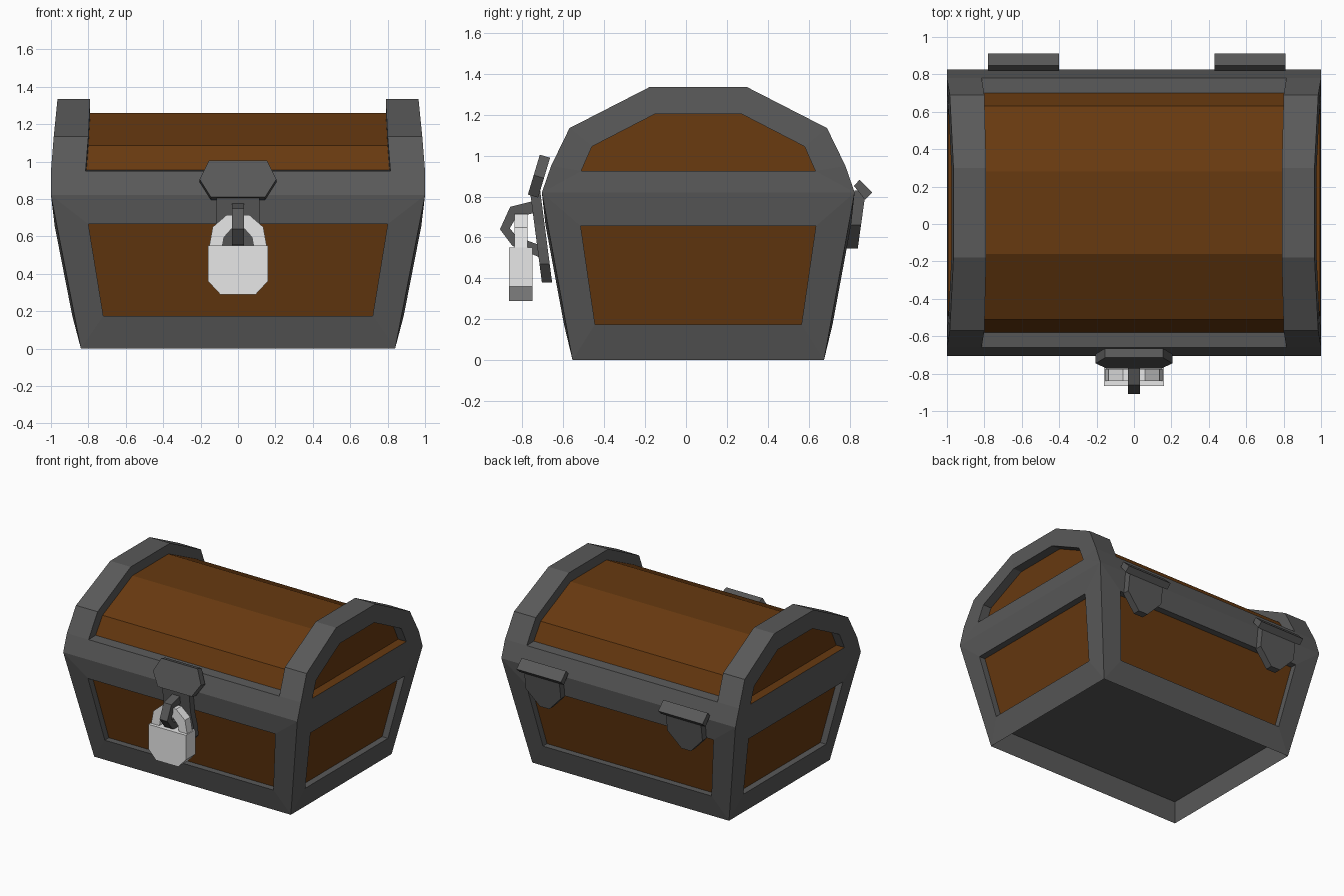
import bpy, bmesh
from mathutils import Vector

cube = bpy.data.objects.get("Cube")
if cube:
    bpy.data.objects.remove(cube, do_unlink=True)


def material(name, colour):
    m = bpy.data.materials.new(name)
    m.use_nodes = True
    m.diffuse_color = (*colour, 1)
    m.node_tree.nodes["Principled BSDF"].inputs["Base Color"].default_value = (*colour, 1)
    return m


IRON = material("dark_iron", (0.1, 0.1, 0.1))
WOOD = material("brown_wood", (0.135, 0.041, 0.005))
STEEL = material("pale_steel", (0.8, 0.8, 0.8))


def finish(bm, name, mats, location=(0, 0, 0)):
    bmesh.ops.recalc_face_normals(bm, faces=bm.faces[:])
    mesh = bpy.data.meshes.new(name)
    bm.to_mesh(mesh)
    bm.free()
    for m in mats:
        mesh.materials.append(m)
    obj = bpy.data.objects.new(name, mesh)
    obj.location = location
    bpy.context.collection.objects.link(obj)
    return obj


# Chest body: one closed shell of iron frame and recessed wood
chest = bmesh.new()
shared = {}


def vert(p):
    key = tuple(round(c, 4) for c in p)
    if key not in shared:
        shared[key] = chest.verts.new(key)
    return shared[key]


def face(points, wood=False):
    verts = list(dict.fromkeys(vert(p) for p in points))
    if len(verts) > 2:
        chest.faces.new(verts).material_index = int(wood)


def panel(outer, inner, inward, wood_ledge=False):
    """Frame between two loops, with a wooden panel set back inside it."""
    back = [p + Vector(inward) for p in inner]
    n = len(outer)
    for i in range(n):
        j = (i + 1) % n
        face([outer[i], outer[j], inner[j], inner[i]])
        face([inner[i], inner[j], back[j], back[i]], wood_ledge and j == 0)
    face(back, True)


def loop(half, sx, sy, axis):
    """Half an outline plus its reflection across the given axis."""
    pts = [Vector((x * sx, y * sy, z)) for x, y, z in half]
    other = [p.copy() for p in reversed(pts)]
    for p in other:
        p[axis] *= -1
    return pts + other


base, belt = (0.84, 0.615, 0), (1.0, 0.765, 0.82)
arch = [(1.0, 0.72, 0.95), (0.985, 0.63, 1.135), (0.965, 0.24, 1.335)]
arch_in = [(0.815, 0.72, 0.95), (0.80, 0.63, 1.135), (0.79, 0.24, 1.335)]
barrel = [(0.81, 0.64, 0.955), (0.80, 0.57, 1.085), (0.79, 0.22, 1.26)]
side_hole = [(0.886, 0.505, 0.175), (0.98, 0.575, 0.655)]
front_hole = [(0.72, 0.657, 0.175), (0.80, 0.748, 0.665)]
end_hole = [(0.995, 0.573, 0.925)] * 2 + [(0.99, 0.52, 1.045), (0.975, 0.21, 1.205)]
floor = (0.83, 0.605, 0.165)

for s in (-1, 1):
    # Ends
    panel(loop([base, belt], s, 1, 1), loop(side_hole, s, 1, 1), (-0.05 * s, 0, 0))
    panel(loop([belt] + arch, s, 1, 1), loop(end_hole, s, 1, 1), (-0.07 * s, 0, 0), True)
    # Front and back
    panel(loop([base, belt], 1, s, 0), loop(front_hole, 1, s, 0), (0, -0.05 * s, 0))
    face(loop([belt, arch[0], arch_in[0]], 1, s, 0))
    face(loop([arch_in[0], barrel[0]], 1, s, 0))
    for a, b in zip(barrel, barrel[1:]):
        face(loop([a, b], 1, s, 0), True)
    # Arched lid bands
    outer, inner, wood = (loop(p, s, 1, 1) for p in (arch, arch_in, barrel))
    for i in range(5):
        face([outer[i], outer[i + 1], inner[i + 1], inner[i]])
        face([inner[i], inner[i + 1], wood[i + 1], wood[i]])
    # Hollow skirt underneath
    face(loop([base, floor], s, 1, 1))
    face(loop([base, floor], 1, s, 0))
tx, ty, tz = barrel[-1]
face([(tx, ty, tz), (-tx, ty, tz), (-tx, -ty, tz), (tx, -ty, tz)], True)
fx, fy, fz = floor
face([(fx, fy, fz), (-fx, fy, fz), (-fx, -fy, fz), (fx, -fy, fz)])
finish(chest, "chest_body", [IRON, WOOD], (0, 0.06, 0))


def prism(name, points, offset, mat):
    bm = bmesh.new()
    start = bm.faces.new([bm.verts.new(p) for p in points])
    ext = bmesh.ops.extrude_face_region(bm, geom=[start], use_keep_orig=True)
    moved = [g for g in ext["geom"] if isinstance(g, bmesh.types.BMVert)]
    bmesh.ops.translate(bm, verts=moved, vec=offset)
    return finish(bm, name, [mat])


def plate(name, half, y_at, offset, mat, x0=0):
    """Symmetric slab whose outline lies on a sloping plane."""
    pts = half + [(-x, z) for x, z in reversed(half)]
    return prism(name, [(x0 + x, y_at(z), z) for x, z in pts], offset, mat)


# Hinges
for side, x0 in (("right", -0.59), ("left", 0.62)):
    knuckle = [(0.822, 0.852), (0.848, 0.882), (0.912, 0.82), (0.875, 0.785)]
    prism(side + "_hinge_knuckle", [(x0 - 0.19, y, z) for y, z in knuckle], (0.38, 0, 0), IRON)
    plate(side + "_hinge_leaf", [(0.15, 0.83), (0.15, 0.66), (0.04, 0.545)],
          lambda z: 0.84 + 0.14 * (z - 0.545), (0, -0.055, 0), IRON, x0)

# Hasp
plate("hasp_cover", [(0.155, 1.005), (0.205, 0.905), (0.145, 0.81)],
      lambda z: -0.715 - 0.3 * (1.005 - z), (0, 0.05, -0.015), IRON)
plate("hasp_strap", [(0.115, 0.83), (0.115, 0.66), (0.13, 0.55), (0.13, 0.47), (0.06, 0.38)],
      lambda z: -0.705 - 0.13 * (z - 0.38), (0, 0.05, 0), IRON)
staple = [(-0.74, 0.78), (-0.86, 0.75), (-0.91, 0.64), (-0.85, 0.56), (-0.71, 0.50),
          (-0.71, 0.56), (-0.83, 0.605), (-0.862, 0.645), (-0.83, 0.70), (-0.74, 0.72)]
prism("hasp_staple", [(-0.033, y, z) for y, z in staple], (0.066, 0, 0), IRON)

# Padlock
plate("padlock_body", [(0.16, 0.55), (0.16, 0.36), (0.095, 0.29)],
      lambda z: -0.865, (0, 0.115, 0), STEEL)
plate("padlock_shackle", [(0.085, 0.54), (0.075, 0.595), (0.035, 0.64)][::-1]
      + [(0.155, 0.54), (0.135, 0.65), (0.06, 0.715)],
      lambda z: -0.84, (0, 0.065, 0), STEEL)
